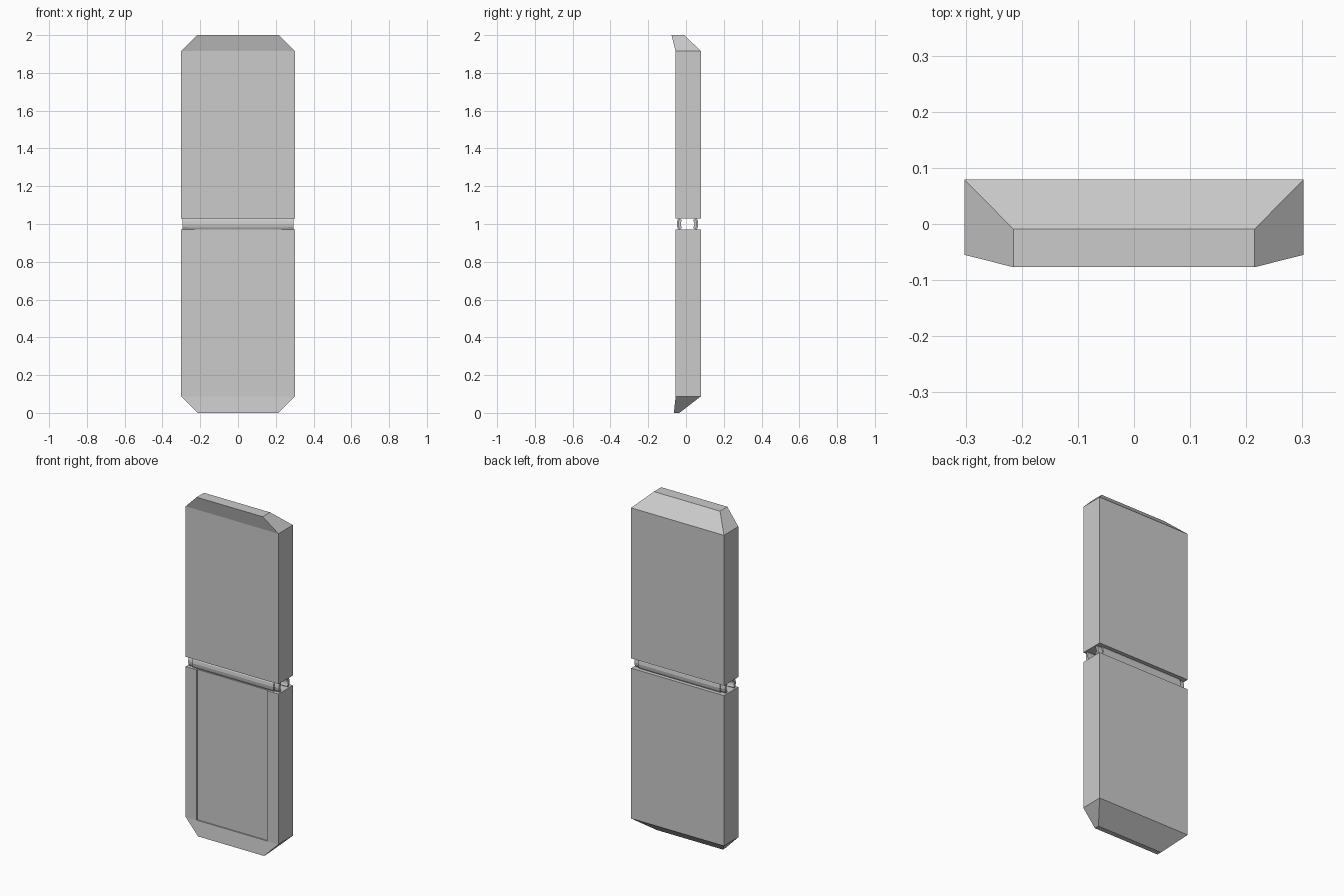
import bpy, bmesh, math

if "Cube" in bpy.data.objects:
    bpy.data.objects.remove(bpy.data.objects["Cube"])

grey = bpy.data.materials.new("plain grey")
grey.diffuse_color = (0.6, 0.6, 0.6, 1)
grey.use_nodes = True
grey.node_tree.nodes["Principled BSDF"].inputs["Base Color"].default_value = grey.diffuse_color


def finish(name, bm):
    bmesh.ops.recalc_face_normals(bm, faces=bm.faces)
    mesh = bpy.data.meshes.new(name)
    bm.to_mesh(mesh)
    bm.free()
    mesh.materials.append(grey)
    obj = bpy.data.objects.new(name, mesh)
    bpy.context.collection.objects.link(obj)
    return obj


def ring(bm, half_w, y0, y1, z):
    return [bm.verts.new(p) for p in
            ((-half_w, y0, z), (half_w, y0, z), (half_w, y1, z), (-half_w, y1, z))]


def shell(name, sections):
    """Loft rectangular sections (half width, front y, back y, z)."""
    bm = bmesh.new()
    rings = [ring(bm, *s) for s in sections]
    for a, b in zip(rings, rings[1:]):
        for i in range(4):
            j = (i + 1) % 4
            bm.faces.new((a[i], a[j], b[j], b[i]))
    bm.faces.new(rings[0])
    bm.faces.new(rings[-1])
    return finish(name, bm)


def box(name, x0, x1, y0, y1, z0, z1):
    bm = bmesh.new()
    bmesh.ops.create_cube(bm, size=1)
    for v in bm.verts:
        v.co = ((x0, x1)[v.co.x > 0], (y0, y1)[v.co.y > 0], (z0, z1)[v.co.z > 0])
    return finish(name, bm)


def hinge_strip(name, side, x0, x1, outer, inner):
    """Curved strip of a hollow hinge barrel; side -1 is front, 1 is back."""
    bm = bmesh.new()
    angles = [math.radians(a) for a in (-36, -18, 0, 18, 36)]
    section = [(r * math.cos(a), r * math.sin(a))
               for r, arc in ((outer, angles), (inner, angles[::-1])) for a in arc]
    ends = [[bm.verts.new((x, 0.008 + side * c, 1.0 + s)) for c, s in section]
            for x in (x0, x1)]
    n = len(section)
    for i in range(n):
        j = (i + 1) % n
        bm.faces.new((ends[0][i], ends[0][j], ends[1][j], ends[1][i]))
    for e in ends:
        bm.faces.new(e)
    return finish(name, bm)


# Two bevelled halves of the case
shell("upper_case", [(0.302, -0.055, 0.079, 1.03), (0.302, -0.055, 0.079, 1.915),
                     (0.215, -0.077, -0.009, 2.0)])
lower = shell("lower_case", [(0.215, -0.064, -0.035, 0.0), (0.302, -0.055, 0.079, 0.088),
                             (0.302, -0.055, 0.079, 0.972)])

# Shallow recess in the front of the lower half
cutter = box("recess_cutter", -0.23, 0.23, -0.1, -0.048, 0.088, 1.0)
cutter.hide_render = True
cutter.hide_viewport = True
cut = lower.modifiers.new("recess", 'BOOLEAN')
cut.object = cutter
cut.operation = 'DIFFERENCE'
cut.solver = 'EXACT'

# Hollow hinge barrel with narrower end knuckles
for side, label in ((-1, "front"), (1, "back")):
    hinge_strip(f"hinge_{label}", side, -0.265, 0.265, 0.057, 0.040)
    for x, end in ((-1, "left"), (1, "right")):
        hinge_strip(f"knuckle_{label}_{end}", side, x * 0.265, x * 0.295, 0.050, 0.036)
